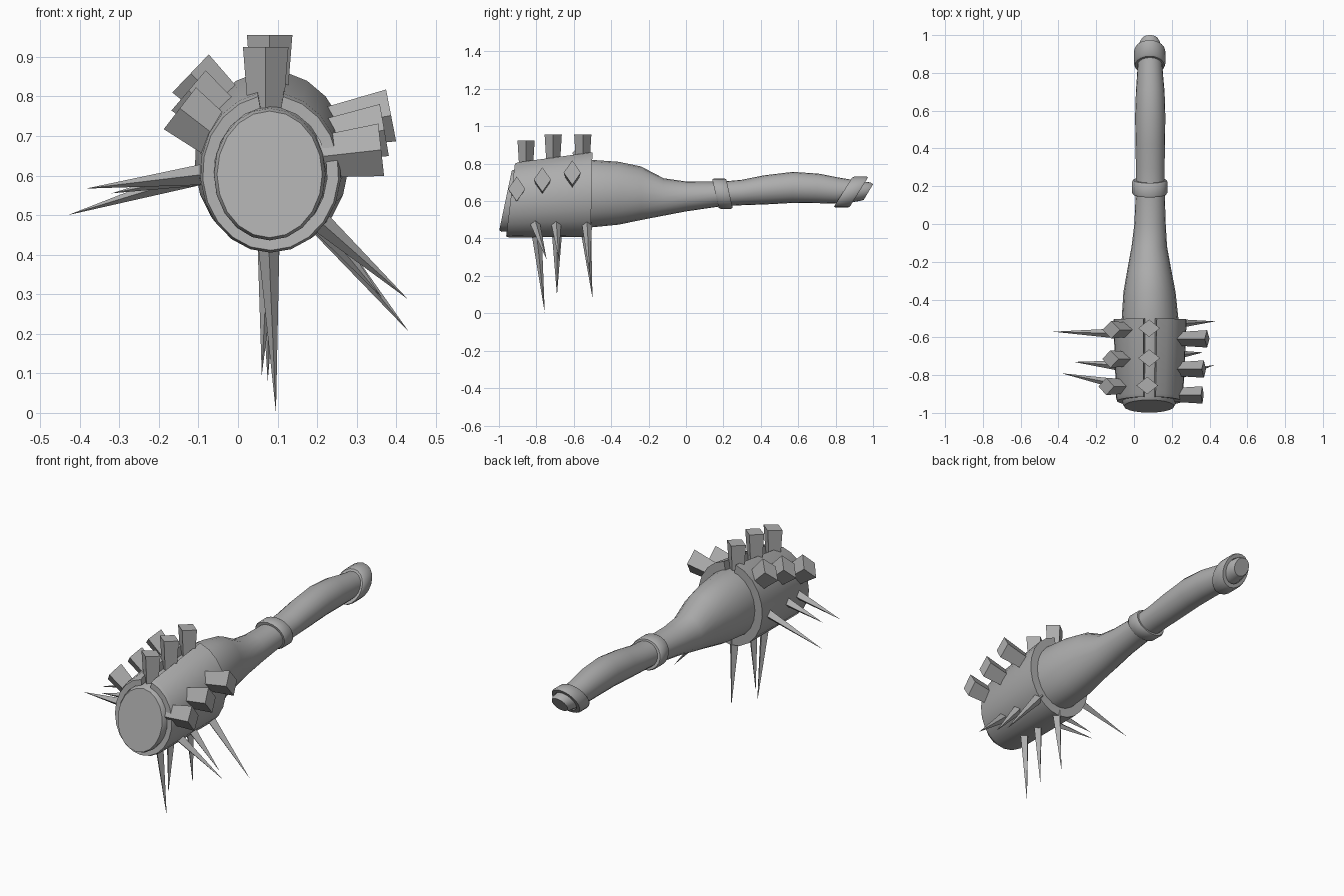
import bpy, bmesh, math
from mathutils import Vector

if "Cube" in bpy.data.objects:
    bpy.data.objects.remove(bpy.data.objects["Cube"])

grey = bpy.data.materials.new("grey")
grey.diffuse_color = (0.42, 0.42, 0.42, 1)
grey.use_nodes = True
grey.node_tree.nodes["Principled BSDF"].inputs["Base Color"].default_value = grey.diffuse_color
SIDES = 20


def finish(name, bm, smooth=True):
    bmesh.ops.recalc_face_normals(bm, faces=bm.faces)
    me = bpy.data.meshes.new(name)
    bm.to_mesh(me)
    bm.free()
    ob = bpy.data.objects.new(name, me)
    bpy.context.collection.objects.link(ob)
    me.materials.append(grey)
    if smooth:
        bpy.ops.object.select_all(action='DESELECT')
        ob.select_set(True)
        bpy.context.view_layer.objects.active = ob
        bpy.ops.object.shade_smooth_by_angle(angle=math.radians(35))
    return ob


def loop(bm, y, cx, cz, rx, rz, shear, angles):
    """Elliptical section whose plane leans along y by shear per unit height."""
    return [bm.verts.new((cx + rx * math.cos(a), y + shear * rz * math.sin(a),
                          cz + rz * math.sin(a))) for a in angles]


def bridge(bm, a, b, closed=True):
    n = len(a)
    for i in range(n if closed else n - 1):
        j = (i + 1) % n
        bm.faces.new((a[i], a[j], b[j], b[i]))


def full_turn(n=SIDES):
    return [2 * math.pi * i / n for i in range(n)]


# Club body and handle: y, centre x, centre z, radius x, radius z, lean
stations = [
    (-0.965, 0.08, 0.603, 0.133, 0.160, 0.21),
    (-0.950, 0.08, 0.603, 0.141, 0.167, 0.21),
    (-0.80, 0.083, 0.615, 0.146, 0.172, 0.10),
    (-0.50, 0.085, 0.640, 0.150, 0.180, 0),
    (-0.36, 0.082, 0.642, 0.138, 0.168, 0),
    (-0.24, 0.081, 0.642, 0.116, 0.143, 0),
    (-0.12, 0.081, 0.622, 0.094, 0.100, 0),
    (0.0, 0.085, 0.625, 0.083, 0.080, 0),
    (0.18, 0.086, 0.637, 0.076, 0.066, 0),
    (0.30, 0.086, 0.646, 0.076, 0.068, 0),
    (0.42, 0.086, 0.660, 0.078, 0.078, 0),
    (0.57, 0.086, 0.673, 0.080, 0.083, 0),
    (0.70, 0.086, 0.668, 0.076, 0.079, 0.1),
    (0.80, 0.085, 0.656, 0.068, 0.069, 0.3),
    (0.90, 0.084, 0.649, 0.062, 0.058, 0.55),
    (0.955, 0.084, 0.650, 0.056, 0.050, 0.6),
    (0.975, 0.084, 0.648, 0.045, 0.042, 0.6),
]
bm = bmesh.new()
loops = [loop(bm, *s, full_turn()) for s in stations]
for a, b in zip(loops, loops[1:]):
    bridge(bm, a, b)
bm.faces.new(loops[0])
bm.faces.new(loops[-1])
finish("club_body", bm)

# Sleeve around the head, open along a slot at the top
gap = math.radians(10.5)
arc = [math.pi / 2 + gap + (2 * math.pi - 2 * gap) * i / SIDES for i in range(SIDES + 1)]
bm = bmesh.new()
section = [loop(bm, *s, arc) for s in (
    (-0.935, 0.0825, 0.607, 0.143, 0.166, 0.12),
    (-0.938, 0.0825, 0.607, 0.172, 0.196, 0.12),
    (-0.920, 0.0825, 0.608, 0.178, 0.203, 0.12),
    (-0.505, 0.085, 0.637, 0.195, 0.228, 0.02),
    (-0.505, 0.085, 0.637, 0.148, 0.178, 0.02))]
for a, b in zip(section, section[1:] + section[:1]):
    bridge(bm, a, b, closed=False)
for end in (0, -1):
    bm.faces.new([s[end] for s in section])
finish("head_sleeve", bm)


# Slanted rings on the handle
def ring(name, y, cx, cz, rx, rz, width, lean):
    bm = bmesh.new()
    rows = []
    for off, k in ((-0.5, 0.72), (-0.5, 0.94), (-0.38, 1), (0.38, 1), (0.5, 0.94), (0.5, 0.72)):
        rows.append(loop(bm, y + off * width, cx, cz, rx * k, rz * k, lean, full_turn()))
    for a, b in zip(rows, rows[1:] + rows[:1]):
        bridge(bm, a, b)
    finish(name, bm)


ring("middle_ring", 0.195, 0.083, 0.640, 0.094, 0.081, 0.075, -0.22)
ring("end_ring", 0.882, 0.083, 0.648, 0.083, 0.083, 0.085, 0.62)


def prism(name, base, tip, across, half_base, half_tip):
    """Four-cornered block or spike with corners along y and across its axis."""
    base, tip = Vector(base), Vector(tip)
    axis = (tip - base).normalized()
    u = Vector((0, 1, 0))
    u = (u - axis * u.dot(axis)).normalized()
    v = axis.cross(u)
    bm = bmesh.new()
    corners = [(1, 0), (0, 1), (-1, 0), (0, -1)]

    def square(p, h):
        return [bm.verts.new(p + u * (c * h) + v * (s * h * across)) for c, s in corners]
    low = square(base, half_base)
    bm.faces.new(low)
    if half_tip:
        high = square(tip, half_tip)
        bridge(bm, low, high)
        bm.faces.new(high)
    else:
        point = bm.verts.new(tip)
        for i in range(4):
            bm.faces.new((low[i], low[(i + 1) % 4], point))
    finish(name, bm, smooth=False)


# Blunt blocks: outer end and direction of each row
blocks = {
    "top_block": [((0.07, -0.855, 0.925), (0, 1)), ((0.08, -0.71, 0.955), (0, 1)),
                  ((0.08, -0.552, 0.955), (0, 1))],
    "right_block": [((0.362, -0.905, 0.665), (0.99, 0.11)), ((0.37, -0.768, 0.715), (0.98, 0.17)),
                    ((0.387, -0.608, 0.752), (0.98, 0.19))],
    "left_block": [((-0.147, -0.86, 0.77), (-0.79, 0.61)), ((-0.125, -0.715, 0.815), (-0.76, 0.65)),
                   ((-0.12, -0.56, 0.858), (-0.72, 0.69))],
}
for name, row in blocks.items():
    across = 1.25 if name == "top_block" else 1.45
    for tip, (dx, dz) in row:
        base = Vector(tip) - Vector((dx, 0, dz)).normalized() * 0.19
        prism(name, base, tip, across, 0.034, 0.046)

# Thin spikes: base and tip of each
spikes = {
    "bottom_spike": [((0.077, -0.80, 0.44), (0.096, -0.755, 0.0)),
                     ((0.077, -0.69, 0.44), (0.06, -0.69, 0.095)),
                     ((0.08, -0.535, 0.44), (0.075, -0.50, 0.08))],
    "right_spike": [((0.20, -0.81, 0.49), (0.43, -0.745, 0.287)),
                    ((0.20, -0.695, 0.49), (0.365, -0.68, 0.29)),
                    ((0.20, -0.53, 0.485), (0.432, -0.515, 0.205))],
    "left_spike": [((-0.07, -0.85, 0.605), (-0.385, -0.79, 0.567)),
                   ((-0.07, -0.75, 0.605), (-0.32, -0.73, 0.555)),
                   ((-0.07, -0.58, 0.61), (-0.43, -0.57, 0.50))],
}
for name, row in spikes.items():
    for base, tip in row:
        prism(name, base, tip, 1.0, 0.028, 0)
